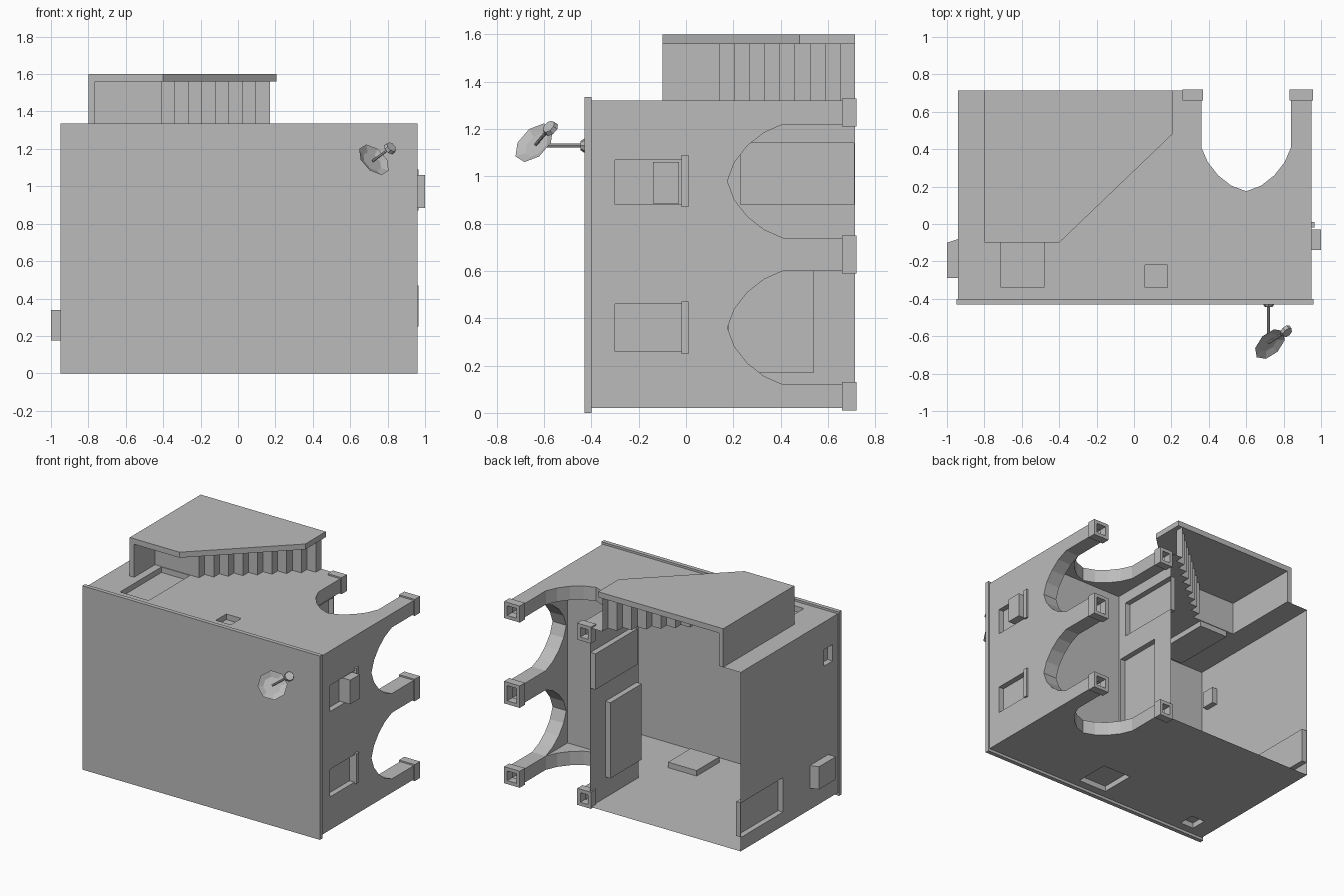
import bpy, bmesh, math
from mathutils import Vector

cube = bpy.data.objects.get("Cube")
if cube:
    bpy.data.objects.remove(cube, do_unlink=True)

grey = bpy.data.materials.new("plain_grey")
grey.use_nodes = True
GREY = (0.5, 0.5, 0.5, 1)
grey.diffuse_color = GREY
grey.node_tree.nodes["Principled BSDF"].inputs["Base Color"].default_value = GREY

GROUND = 0.715    # open underside of the building
CEILING = 0.16    # ceiling of the arcade


def finish(name, bm):
    mesh = bpy.data.meshes.new(name)
    bm.to_mesh(mesh)
    bm.free()
    obj = bpy.data.objects.new(name, mesh)
    mesh.materials.append(grey)
    bpy.context.collection.objects.link(obj)
    return obj


def at(axis, d, u, v):
    return {"x": (d, u, v), "y": (u, d, v), "z": (u, v, d)}[axis]


def rect_points(u0, u1, v0, v1):
    return [(u0, v0), (u1, v0), (u1, v1), (u0, v1)]


def add_panel(bm, axis, d, sign, loops):
    """Flat sheet from an outline and optional hole loops."""
    edges = []
    for loop in loops:
        vs = [bm.verts.new(at(axis, d, *p)) for p in loop]
        edges += [bm.edges.new((vs[i - 1], vs[i])) for i in range(len(vs))]
    out = Vector(at(axis, sign, 0, 0))
    made = bmesh.ops.triangle_fill(bm, edges=edges, use_beauty=True, normal=out)
    for f in made["geom"]:
        if isinstance(f, bmesh.types.BMFace):
            f.normal_update()
            if f.normal.dot(out) < 0:
                f.normal_flip()


def add_strip(bm, axis, d0, d1, pts, closed=False):
    """Sheet swept along an axis between two depths."""
    a = [bm.verts.new(at(axis, d0, *p)) for p in pts]
    b = [bm.verts.new(at(axis, d1, *p)) for p in pts]
    for i in range(0 if closed else 1, len(pts)):
        bm.faces.new((a[i - 1], a[i], b[i], b[i - 1]))


def wall(name, axis, d, sign, outline, openings=(), depth=0.04):
    """Thin wall with blind recesses for doors and windows."""
    bm = bmesh.new()
    holes = [rect_points(*r) for r in openings]
    add_panel(bm, axis, d, sign, [outline] + holes)
    for hole in holes:
        add_strip(bm, axis, d, d - sign * depth, hole, True)
        add_panel(bm, axis, d - sign * depth, sign, [hole])
    return finish(name, bm)


def strip(name, axis, d0, d1, pts):
    bm = bmesh.new()
    add_strip(bm, axis, d0, d1, pts)
    return finish(name, bm)


def prism(name, axis, d0, d1, pts):
    bm = bmesh.new()
    add_strip(bm, axis, d0, d1, pts, True)
    add_panel(bm, axis, min(d0, d1), -1, [pts])
    add_panel(bm, axis, max(d0, d1), 1, [pts])
    bmesh.ops.remove_doubles(bm, verts=bm.verts, dist=0.0001)
    bmesh.ops.recalc_face_normals(bm, faces=bm.faces)
    return finish(name, bm)


def box(name, x0, x1, y0, y1, z0, z1):
    return prism(name, "z", z0, z1, rect_points(x0, x1, y0, y1))


def rod(name, a, b, r0, r1, sides=8):
    a, b = Vector(a), Vector(b)
    bm = bmesh.new()
    bmesh.ops.create_cone(bm, cap_ends=True, segments=sides, radius1=r0,
                          radius2=r1, depth=(b - a).length)
    obj = finish(name, bm)
    obj.location = (a + b) / 2
    obj.rotation_mode = "QUATERNION"
    obj.rotation_quaternion = (b - a).to_track_quat("Z", "Y")
    return obj


# Pointed arch: (offset across, y) from one springing to the other
HALF = [(-0.24, 0.41), (-0.205, 0.33), (-0.15, 0.26), (-0.08, 0.205)]
ARCH = HALF + [(0, 0.175)] + [(-o, y) for o, y in reversed(HALF)]


def arch(c, legs=True):
    pts = [(c + o, y) for o, y in ARCH]
    return [(c - 0.24, GROUND)] + pts + [(c + 0.24, GROUND)] if legs else pts


def swap(pts):
    return [(b, a) for a, b in pts]


# Roof slab
box("roof_slab", -0.95, 0.96, -0.43, -0.40, 0, 1.335)

# Arcade side wall, outer and inner skins
LOW, HIGH = 0.36, 0.98
side = [(-0.4, 0.02), (GROUND, 0.02)] + swap(arch(LOW) + arch(HIGH)) + [(GROUND, 1.32), (-0.4, 1.32)]
wall("arcade_side_outer", "x", 0.95, 1, side,
     [(-0.3, -0.02, 0.26, 0.46), (-0.3, -0.02, 0.88, 1.07)])
inner = ([(CEILING, 0.12)] + swap(arch(LOW, False)) + [(GROUND, 0.6), (GROUND, 0.74)]
         + swap(arch(HIGH, False)) + [(CEILING, 1.22)])
wall("arcade_side_inner", "x", 0.84, -1, inner)
for c in (LOW, HIGH):
    strip("side_arch_soffit", "x", 0.84, 0.95, swap(arch(c)))

# Stair profile, from the landing down to the ground
steps = [(-0.765, 0.14)]
RISE = (GROUND - 0.14) / 9
for i in range(9):
    x = -0.41 + i * 0.0725
    steps += [(x, 0.14 + i * RISE), (x, 0.14 + (i + 1) * RISE)]

# End walls, each with one arch
end = arch(0.6) + [(0.95, GROUND), (0.95, -0.4), (-0.94, -0.4), (-0.94, GROUND)]
wall("lower_end_wall", "z", 0.02, -1, end,
     [(-0.03, 0.2, -0.34, -0.08), (-0.81, -0.7, -0.34, -0.22)])
wall("stair_end_wall", "z", 1.32, 1,
     end + [(-0.765, GROUND)] + steps,
     [(-0.71, -0.48, -0.34, 0.135), (0.06, 0.18, -0.34, -0.22)])
end_inner = ([(0.27, CEILING), (0.27, GROUND), (0.36, GROUND)] + arch(0.6, False)
             + [(0.84, CEILING)])
for z0, z1, s in ((0.02, 0.12, 1), (1.32, 1.22, -1)):
    wall("arcade_end_inner", "z", z1, s, end_inner)
    strip("end_arch_soffit", "z", z0, z1, arch(0.6))

# Arcade ceiling and the wall behind it with its door and window
wall("arcade_ceiling", "y", CEILING, 1, rect_points(0.27, 0.84, 0.12, 1.22))
wall("arcade_back_wall", "x", 0.27, 1, rect_points(CEILING, GROUND, 0.02, 1.32),
     [(0.23, 0.71, 0.88, 1.14), (0.18, 0.54, 0.17, 0.72)])

# Far wall with a door and a small window
wall("far_side_wall", "x", -0.94, -1, rect_points(-0.4, GROUND, 0.02, 1.32),
     [(0.23, 0.71, 0.12, 0.37), (-0.34, -0.24, 1.0, 1.12)])


# Hollow post feet
def foot(cx, cz, hx, hz):
    outer = rect_points(cx - hx, cx + hx, cz - hz, cz + hz)
    hole = rect_points(cx - hx + 0.025, cx + hx - 0.025, cz - hz + 0.025, cz + hz - 0.025)
    bm = bmesh.new()
    for y, s in ((0.66, -1), (0.72, 1)):
        add_panel(bm, "y", y, s, [outer, hole])
    for loop in (outer, hole):
        add_strip(bm, "y", 0.66, 0.72, loop, True)
    bmesh.ops.remove_doubles(bm, verts=bm.verts, dist=0.0001)
    bmesh.ops.recalc_face_normals(bm, faces=bm.faces)
    finish("post_foot", bm)


for z, h in ((0.07, 0.06), (0.67, 0.08), (1.27, 0.06)):
    foot(0.895, z, 0.063, h)
for z in (0.07, 1.27):
    foot(0.315, z, 0.055, 0.06)

# Outside stair: treads, outer parapet and landing end wall
strip("stair_treads", "z", 1.32, 1.56, steps)
prism("stair_parapet", "z", 1.56, 1.60,
      [(-0.8, -0.1), (-0.4, -0.1), (0.205, 0.48), (0.205, GROUND), (-0.8, GROUND)])
box("landing_end_wall", -0.8, -0.765, -0.1, GROUND, 1.32, 1.56)

# Window sills and air conditioners
for z in (0.36, 0.98):
    box("window_sill", 0.91, 0.965, -0.02, 0.01, z - 0.11, z + 0.11)
box("side_air_conditioner", 0.9, 1.0, -0.14, -0.03, 0.885, 1.06)
prism("far_air_conditioner", "z", 0.175, 0.34,
      [(-0.94, -0.29), (-1.0, -0.29), (-1.0, -0.1), (-0.94, -0.08)])

# Satellite dish: shallow eight-sided bowl, wall arm and feed
aim = Vector((1, -1, 1)).normalized()
hub = Vector((0.72, -0.635, 1.135))
bm = bmesh.new()
rings = []
for r, lift in ((0.1, 0.012), (0.06, -0.004)):
    rings.append([bm.verts.new((r * math.cos(k * math.tau / 8),
                                r * math.sin(k * math.tau / 8), lift)) for k in range(8)])
for k in range(8):
    bm.faces.new((rings[0][k - 1], rings[0][k], rings[1][k], rings[1][k - 1]))
bm.faces.new(rings[1])
dish = finish("dish_bowl", bm)
dish.location = hub
dish.rotation_mode = "QUATERNION"
dish.rotation_quaternion = aim.to_track_quat("Z", "Y")

rod("dish_wall_plate", (0.72, -0.43, 1.13), (0.72, -0.445, 1.13), 0.03, 0.02)
rod("dish_arm", (0.72, -0.43, 1.13), (0.72, -0.6, 1.13), 0.008, 0.008)
feed = Vector((0.815, -0.575, 1.205))
rod("feed_arm", hub, feed, 0.007, 0.007)
rod("feed_head", feed - aim * 0.01, feed + aim * 0.01, 0.035, 0.03)
